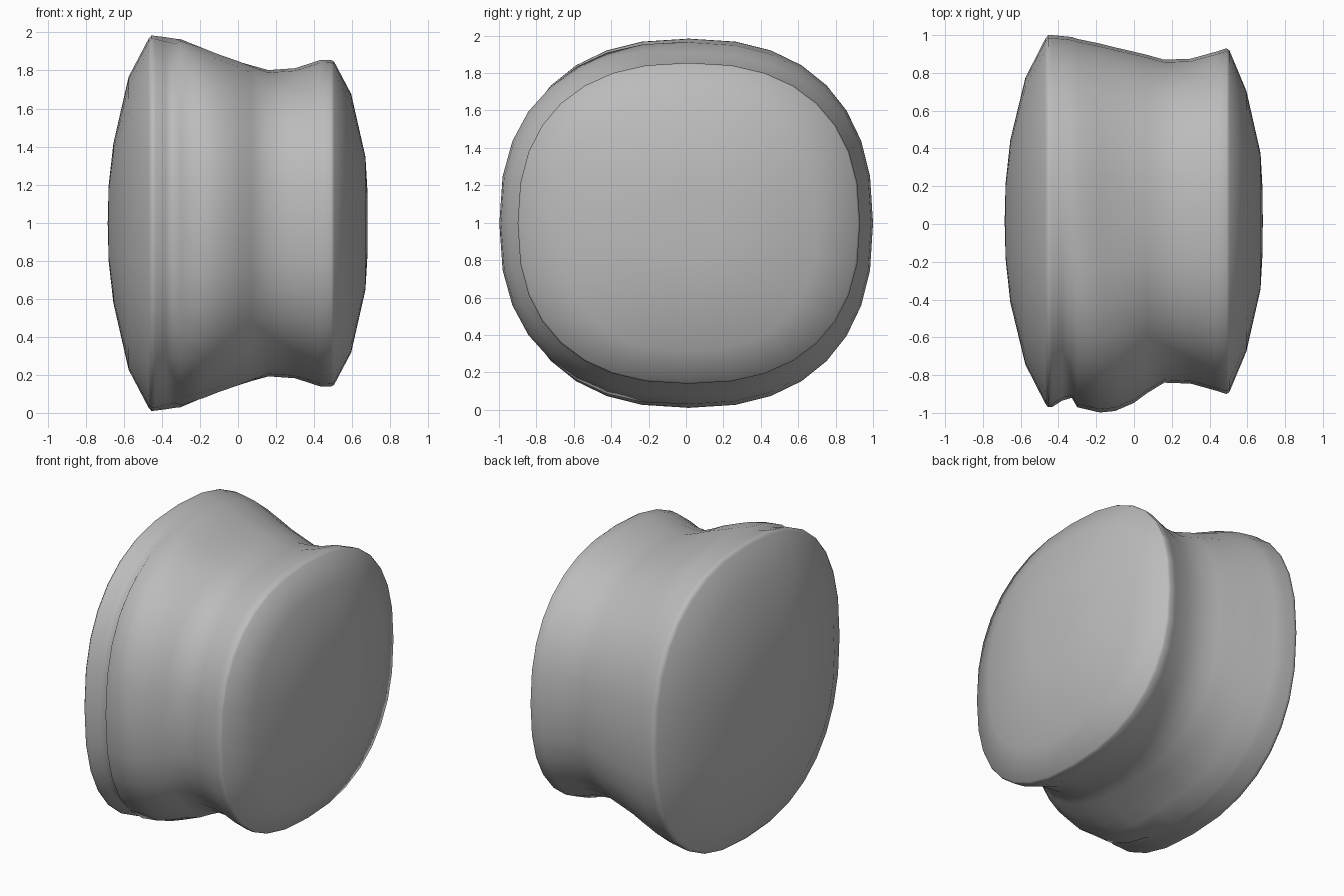
import bpy
import bmesh
from math import cos, sin, pi, copysign

cube = bpy.data.objects.get("Cube")
if cube:
    bpy.data.objects.remove(cube, do_unlink=True)

SIDES = 32
MID_Y, MID_Z = 0.015, 0.997

# Profile along x: position, half depth, half height, extra bulge on the front
PROFILE = [
    (-0.68, 0.20, 0.20, 0),
    (-0.655, 0.43, 0.42, 0),
    (-0.575, 0.76, 0.77, 0),
    (-0.47, 0.965, 0.97, 0),
    (-0.455, 0.985, 0.987, 0),
    (-0.435, 0.985, 0.985, 0),
    (-0.38, 0.98, 0.978, -0.03),
    (-0.33, 0.975, 0.97, -0.04),
    (-0.30, 0.965, 0.967, 0.02),
    (-0.18, 0.94, 0.915, 0.073),
    (-0.10, 0.92, 0.88, 0.085),
    (0.0, 0.897, 0.85, 0.065),
    (0.07, 0.88, 0.83, 0.03),
    (0.16, 0.855, 0.805, 0),
    (0.30, 0.86, 0.815, 0),
    (0.43, 0.896, 0.857, 0),
    (0.49, 0.915, 0.858, 0),
    (0.505, 0.905, 0.85, 0),
    (0.595, 0.69, 0.68, 0),
    (0.67, 0.36, 0.35, 0),
    (0.68, 0.18, 0.18, 0),
]


def rounded(value):
    """Turn a circle coordinate into one of a slightly squared circle."""
    return copysign(abs(value) ** 0.84, value)


def ring(bm, x, depth, height, bulge):
    verts = []
    for i in range(SIDES):
        angle = 2 * pi * i / SIDES
        u, v = rounded(cos(angle)), rounded(sin(angle))
        grow = bulge * max(0.0, -u)
        verts.append(bm.verts.new((x, MID_Y + u * (depth + grow),
                                   MID_Z + v * (height + grow))))
    return verts


# Waisted body lofted between the rings
bm = bmesh.new()
rings = [ring(bm, *row) for row in PROFILE]
for a, b in zip(rings, rings[1:]):
    for i in range(SIDES):
        j = (i + 1) % SIDES
        bm.faces.new((a[i], a[j], b[j], b[i]))

# Domed ends
for end, x in ((rings[0], -0.685), (rings[-1], 0.682)):
    tip = bm.verts.new((x, MID_Y, MID_Z))
    for i in range(SIDES):
        bm.faces.new((end[i], end[(i + 1) % SIDES], tip))
bmesh.ops.recalc_face_normals(bm, faces=bm.faces)

mesh = bpy.data.meshes.new("waisted_body")
bm.to_mesh(mesh)
bm.free()
mesh.shade_smooth()
body = bpy.data.objects.new("waisted_body", mesh)
bpy.context.collection.objects.link(body)

# Plain grey
grey = bpy.data.materials.new("plain_grey")
grey.use_nodes = True
colour = (0.5, 0.5, 0.5, 1)
grey.diffuse_color = colour
grey.node_tree.nodes["Principled BSDF"].inputs["Base Color"].default_value = colour
mesh.materials.append(grey)
